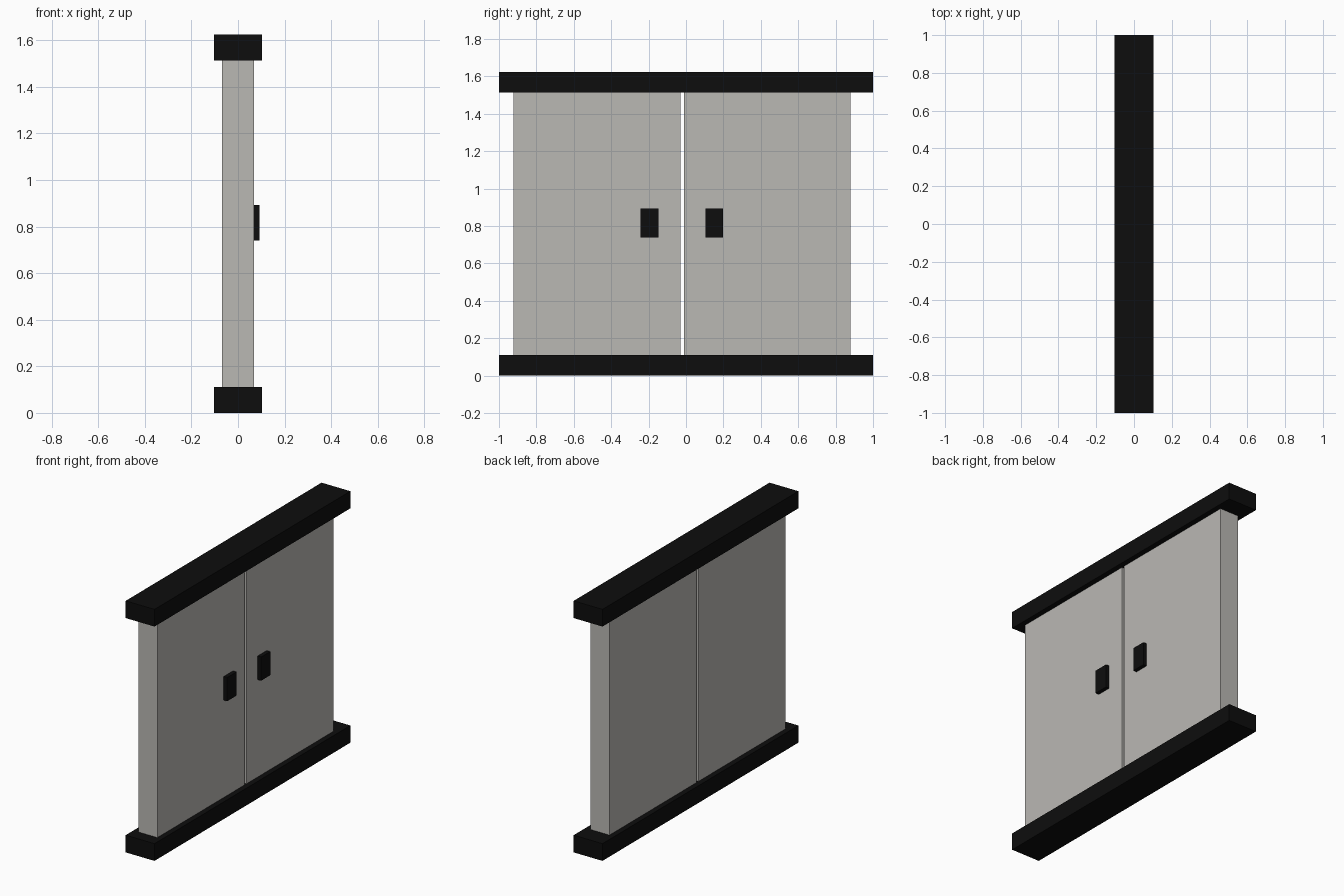
import bpy

if "Cube" in bpy.data.objects:
    bpy.data.objects.remove(bpy.data.objects["Cube"])


def material(name, color):
    m = bpy.data.materials.new(name)
    m.diffuse_color = (*color, 1.0)
    m.use_nodes = True
    m.node_tree.nodes["Principled BSDF"].inputs["Base Color"].default_value = m.diffuse_color
    return m


def box(name, lo, hi, mat):
    """Axis-aligned box between two corners."""
    bpy.ops.mesh.primitive_cube_add(size=1, location=[(a + b) / 2 for a, b in zip(lo, hi)])
    ob = bpy.context.object
    ob.name = name
    ob.scale = [b - a for a, b in zip(lo, hi)]
    bpy.ops.object.transform_apply(location=False, rotation=False, scale=True)
    ob.data.materials.append(mat)
    return ob


black = material("black", (0.004, 0.004, 0.004))
grey = material("warm grey", (0.49, 0.48, 0.455))

RAIL_X, PANEL_X = 0.103, 0.068
HEIGHT, RAIL_H = 1.625, 0.111

# Top and bottom rails
for name, z in (("bottom_rail", 0.0), ("top_rail", HEIGHT - RAIL_H)):
    box(name, (-RAIL_X, -1, z), (RAIL_X, 1, z + RAIL_H), black)

# Two door panels with a narrow gap, each with a handle plate on the +x face
for side, panel, handle in (("left", (-0.921, -0.03), (-0.243, -0.147)),
                            ("right", (-0.012, 0.879), (0.104, 0.197))):
    box(side + "_door_panel", (-PANEL_X, panel[0], RAIL_H),
        (PANEL_X, panel[1], HEIGHT - RAIL_H), grey)
    box(side + "_handle", (PANEL_X, handle[0], 0.74),
        (0.093, handle[1], 0.893), black)
